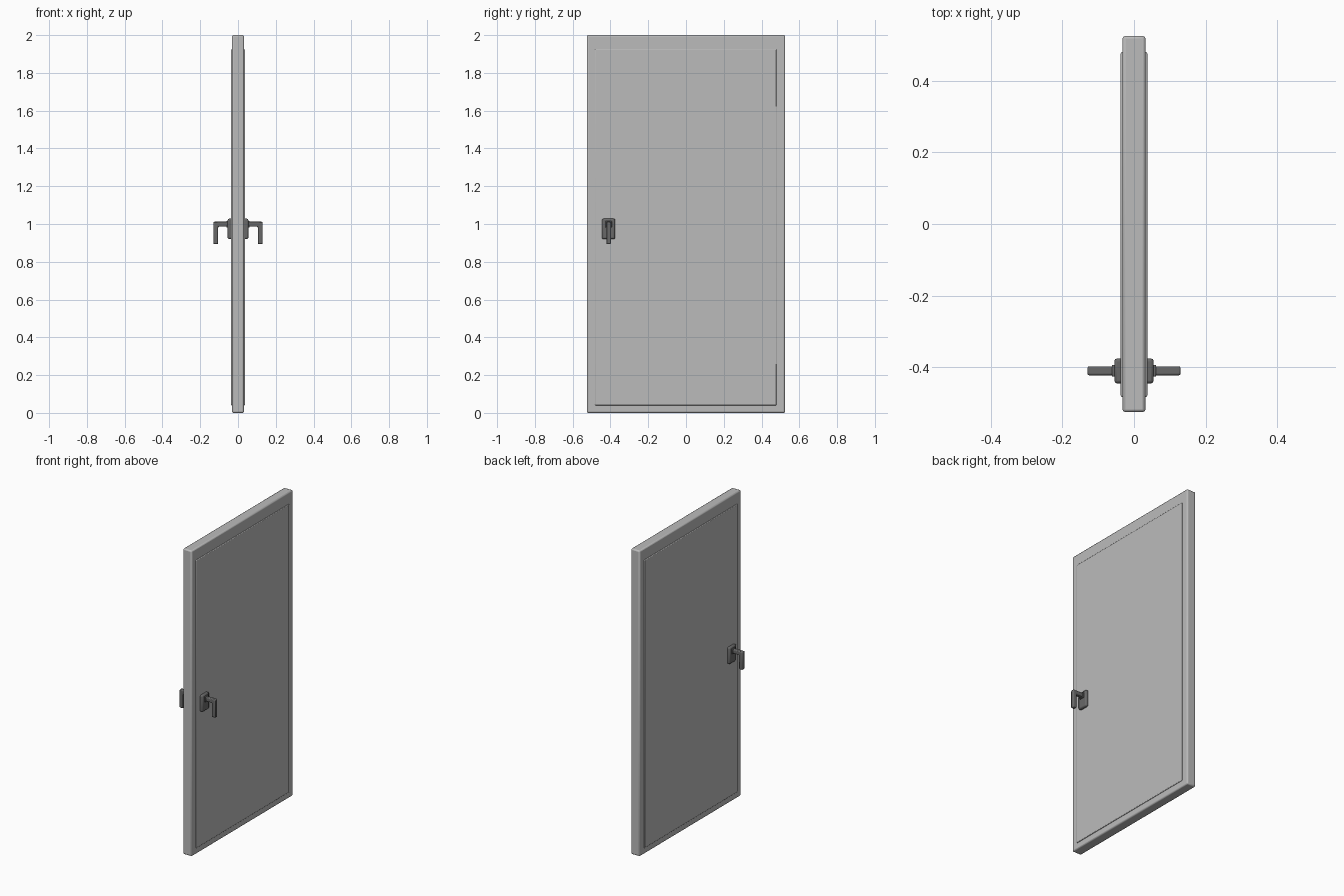
import bpy
import bmesh
from mathutils import Vector

if "Cube" in bpy.data.objects:
    bpy.data.objects.remove(bpy.data.objects["Cube"], do_unlink=True)


def make_material(name, value):
    mat = bpy.data.materials.new(name)
    mat.use_nodes = True
    colour = (value, value, value, 1)
    mat.diffuse_color = colour
    mat.node_tree.nodes["Principled BSDF"].inputs["Base Color"].default_value = colour
    return mat


door_grey = make_material("door grey", 0.5)
handle_grey = make_material("dark handle grey", 0.14)


def finish(name, bm, mat, bevel, segments=2):
    """Turn a bmesh into a softly bevelled object."""
    mesh = bpy.data.meshes.new(name)
    bmesh.ops.recalc_face_normals(bm, faces=bm.faces)
    bm.to_mesh(mesh)
    bm.free()
    mesh.materials.append(mat)
    obj = bpy.data.objects.new(name, mesh)
    bpy.context.collection.objects.link(obj)
    mod = obj.modifiers.new("soft edges", "BEVEL")
    mod.width = bevel
    mod.segments = segments
    bpy.ops.object.select_all(action="DESELECT")
    obj.select_set(True)
    bpy.context.view_layer.objects.active = obj
    bpy.ops.object.shade_smooth_by_angle()
    return obj


def box(name, low, high, mat, bevel):
    low, high = Vector(low), Vector(high)
    bm = bmesh.new()
    bmesh.ops.create_cube(bm, size=1)
    bmesh.ops.scale(bm, vec=high - low, verts=bm.verts)
    bmesh.ops.translate(bm, vec=(low + high) / 2, verts=bm.verts)
    return finish(name, bm, mat, bevel)


def lever(name, side):
    """Square-section lever: arm out from the door, then grip down."""
    profile = [(0.04, 1.012), (0.13, 1.012), (0.13, 0.894),
               (0.105, 0.894), (0.105, 0.986), (0.04, 0.986)]
    bm = bmesh.new()
    face = bm.faces.new([bm.verts.new((side * x, -0.422, z)) for x, z in profile])
    solid = bmesh.ops.extrude_face_region(bm, geom=[face])
    moved = [v for v in solid["geom"] if isinstance(v, bmesh.types.BMVert)]
    bmesh.ops.translate(bm, vec=(0, 0.025, 0), verts=moved)
    return finish(name, bm, handle_grey, 0.005)


# Door slab with a raised panel on both faces
box("door_frame", (-0.032, -0.525, 0), (0.032, 0.525, 2), door_grey, 0.008)
box("door_panel", (-0.037, -0.483, 0.04), (0.037, 0.48, 1.925), door_grey, 0.004)

# Matching handle on each side
for label, side in (("left", 1), ("right", -1)):
    xs = sorted((side * 0.03, side * 0.055))
    box(label + "_handle_plate", (xs[0], -0.445, 0.92), (xs[1], -0.375, 1.028),
        handle_grey, 0.008)
    lever(label + "_handle_lever", side)
    # Collar where the arm meets the plate
    xs = sorted((side * 0.05, side * 0.062))
    box(label + "_handle_collar", (xs[0], -0.426, 0.981), (xs[1], -0.393, 1.016),
        handle_grey, 0.003)
